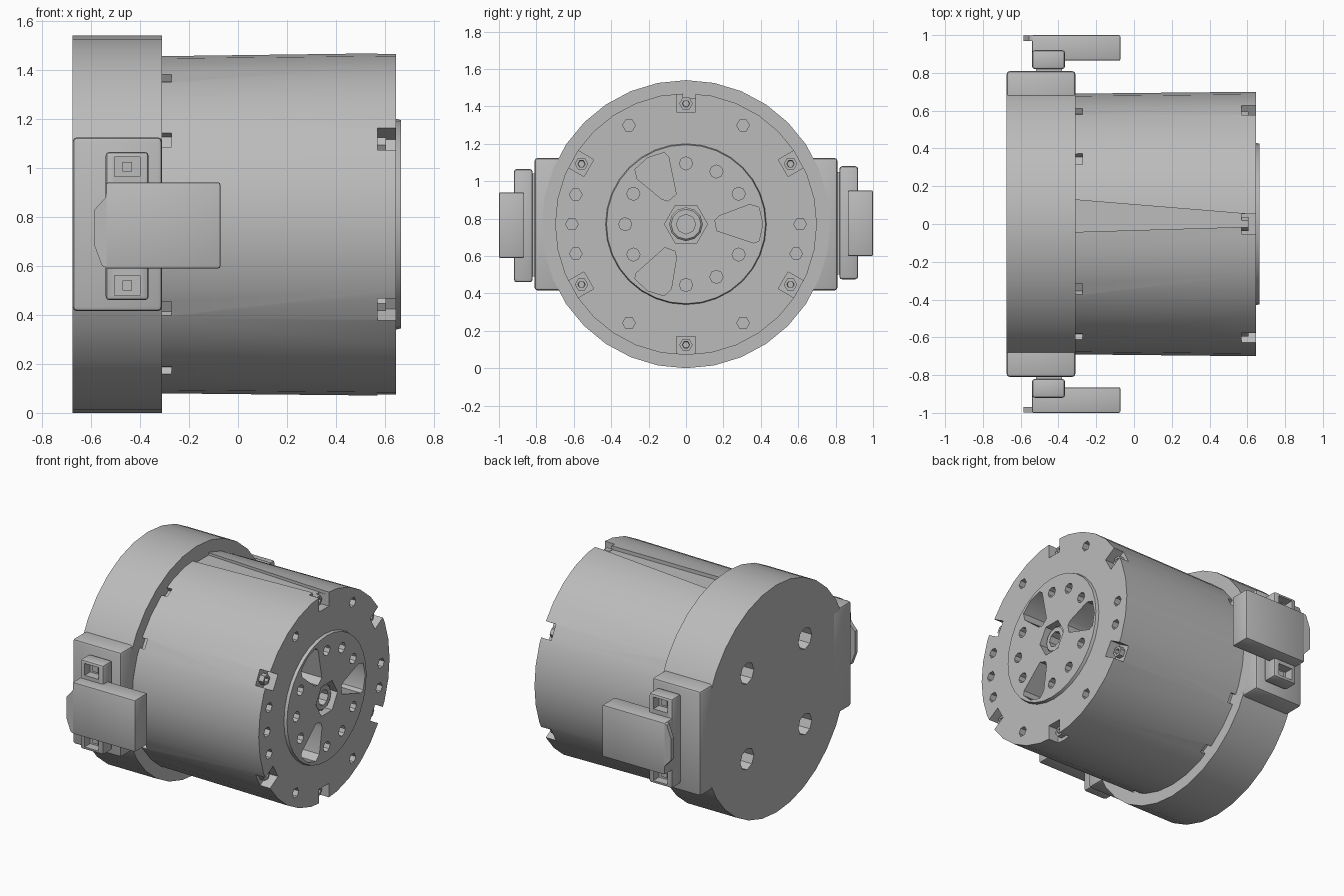
import bpy, bmesh
from math import sin, cos, pi, radians
from mathutils import Matrix, Vector

cube = bpy.data.objects.get("Cube")
if cube:
    bpy.data.objects.remove(cube)

CZ = 0.77  # height of the motor axis, which runs along x

metal = bpy.data.materials.new("grey metal")
metal.use_nodes = True
grey = (0.5, 0.5, 0.5, 1)
metal.diffuse_color = grey
metal.node_tree.nodes["Principled BSDF"].inputs["Base Color"].default_value = grey


def polar(deg, r):
    return r * cos(radians(deg)), r * sin(radians(deg))


def ring(r, n, centre=(0, 0), turn=0):
    return [(centre[0] + r * cos(2 * pi * i / n + turn),
             centre[1] + r * sin(2 * pi * i / n + turn)) for i in range(n)]


def loft(bm, sections):
    """Closed solid through (x, [(y, z)...]) sections, z measured from the axis."""
    loops = [[bm.verts.new((x, y, z + CZ)) for y, z in pts] for x, pts in sections]
    n = len(loops[0])
    for a, b in zip(loops, loops[1:]):
        for i in range(n):
            j = (i + 1) % n
            bm.faces.new((a[i], a[j], b[j], b[i]))
    bm.faces.new(loops[0][::-1])
    bm.faces.new(loops[-1])


def box(bm, x, y, z, turn=0):
    """Box from ranges, turned about the motor axis."""
    size = Vector((x[1] - x[0], y[1] - y[0], z[1] - z[0], 1))
    mid = Vector(((x[0] + x[1]) / 2, (y[0] + y[1]) / 2, (z[0] + z[1]) / 2))
    m = (Matrix.Translation((0, 0, CZ)) @ Matrix.Rotation(radians(turn), 4, 'X')
         @ Matrix.Translation(mid) @ Matrix.Diagonal(size))
    bmesh.ops.create_cube(bm, size=1, matrix=m)


def finish(bm, name):
    bmesh.ops.recalc_face_normals(bm, faces=bm.faces)
    mesh = bpy.data.meshes.new(name)
    bm.to_mesh(mesh)
    bm.free()
    ob = bpy.data.objects.new(name, mesh)
    bpy.context.collection.objects.link(ob)
    mesh.materials.append(metal)
    return ob


def select(ob):
    bpy.ops.object.select_all(action='DESELECT')
    ob.select_set(True)
    bpy.context.view_layer.objects.active = ob


def smooth(ob):
    select(ob)
    bpy.ops.object.shade_smooth_by_angle(angle=radians(30))


def cut(ob, bm):
    cutter = finish(bm, "cutter")
    cutter.hide_render = True
    mod = ob.modifiers.new("cut", 'BOOLEAN')
    mod.operation, mod.solver, mod.object = 'DIFFERENCE', 'EXACT', cutter
    select(ob)
    bpy.ops.object.modifier_apply(modifier=mod.name)
    bpy.data.objects.remove(cutter)


def bevel(ob, width):
    mod = ob.modifiers.new("bevel", 'BEVEL')
    mod.width, mod.segments, mod.limit_method = width, 2, 'ANGLE'
    select(ob)
    bpy.ops.object.modifier_apply(modifier=mod.name)


# Motor body with raised output disc
bm = bmesh.new()
profile = [(-0.33, 0.69), (0.645, 0.70), (0.645, 0.43), (0.665, 0.425)]
loft(bm, [(x, ring(r, 32)) for x, r in profile])
body = finish(bm, "motor_body")

bm = bmesh.new()
# Bolt circle on the output disc
for a in (30, 60, 90, 150, 180, 210, 270, 300, 330):
    loft(bm, [(x, ring(0.035, 8, polar(a, 0.325))) for x in (0.55, 0.7)])
# Three rounded pockets
pocket = [(0.155, 0.02), (0.165, -0.035), (0.36, -0.1), (0.39, -0.09), (0.41, 0),
          (0.39, 0.09), (0.34, 0.105), (0.18, 0.045)]
for a in (0, 120, 240):
    c, s = cos(radians(a)), sin(radians(a))
    pts = [(y * c - z * s, y * s + z * c) for y, z in pocket]
    loft(bm, [(x, pts) for x in (0.48, 0.7)])
# Hub recess
loft(bm, [(x, ring(0.115, 6)) for x in (0.56, 0.7)])
# Outer screw holes
for a in (0, 60, 120, 180, 240, 300, 165, 195, 345):
    loft(bm, [(x, ring(0.034, 6, polar(a, 0.61))) for x in (0.57, 0.7)])
# Rim notches, open to the outside
for a in range(0, 360, 60):
    box(bm, (0.57, 0.7), (-0.052, 0.052), (0.6, 0.8), a)
# Small notches next to the rear housing
for a in (30, 60, 120, 150, 210, 240, 300, 330):
    box(bm, (-0.4, -0.272), (-0.032, 0.032), (0.655, 0.8), a)
cut(body, bm)

# Tapered cable groove on top
bm = bmesh.new()
loft(bm, [(-0.4, [(-0.045, 0.66), (0.135, 0.66), (0.135, 0.8), (-0.045, 0.8)]),
          (0.7, [(-0.012, 0.675), (0.045, 0.675), (0.045, 0.8), (-0.012, 0.8)])])
cut(body, bm)
smooth(body)

# Hub bush inside the recess
bm = bmesh.new()
loft(bm, [(x, ring(r, 12)) for x, r in ((0.55, 0.09), (0.63, 0.09), (0.64, 0.08))])
hub = finish(bm, "hub_bush")
bm = bmesh.new()
loft(bm, [(x, ring(0.052, 8)) for x in (0.57, 0.7)])
cut(hub, bm)
smooth(hub)

# Screws standing in the rim notches
bm = bmesh.new()
for a in range(30, 390, 60):
    loft(bm, [(x, ring(r, 6, polar(a, 0.645)))
              for x, r in ((0.56, 0.036), (0.605, 0.036), (0.605, 0.02), (0.58, 0.018))])
finish(bm, "rim_screws")

# Rear housing with four mounting holes
bm = bmesh.new()
loft(bm, [(x, ring(0.77, 32, turn=pi / 32 * 2)) for x in (-0.675, -0.31)])
housing = finish(bm, "rear_housing")
bm = bmesh.new()
for y in (-0.31, 0.31):
    for z in (-0.29, 0.29):
        loft(bm, [(x, ring(0.072, 8, (y, z))) for x in (-0.7, -0.56)])
cut(housing, bm)
smooth(housing)

# Side parts: the second set is the first turned half a circle about the axis
for name, turn in (("right", 0), ("left", 180)):
    bm = bmesh.new()
    box(bm, (-0.675, -0.31), (-0.81, -0.6), (-0.355, 0.355), turn)
    flange = finish(bm, name + "_flange")
    bevel(flange, 0.018)
    smooth(flange)

    bm = bmesh.new()
    box(bm, (-0.52, -0.38), (-0.84, -0.79), (-0.28, 0.27), turn)
    finish(bm, name + "_bracket_base")

    # Connector bracket with a screw hole at each end
    bm = bmesh.new()
    box(bm, (-0.54, -0.365), (-0.92, -0.82), (-0.31, 0.295), turn)
    bracket = finish(bm, name + "_bracket")
    bevel(bracket, 0.015)
    bm = bmesh.new()
    for z in (-0.25, 0.235):
        box(bm, (-0.505, -0.4), (-0.95, -0.86), (z - 0.04, z + 0.04), turn)
    cut(bracket, bm)
    smooth(bracket)
    bm = bmesh.new()
    for z in (-0.25, 0.235):
        box(bm, (-0.472, -0.432), (-0.88, -0.85), (z - 0.02, z + 0.02), turn)
    finish(bm, name + "_bracket_screws")

    # Plug body and its thin tapered outer lip
    bm = bmesh.new()
    box(bm, (-0.54, -0.072), (-1.0, -0.865), (-0.18, 0.17), turn)
    plug = finish(bm, name + "_plug")
    bevel(plug, 0.008)
    smooth(plug)

    s = 1 if turn == 0 else -1
    outline = [(-0.53, -0.18), (-0.555, -0.17), (-0.585, -0.09), (-0.585, 0.06),
               (-0.54, 0.11), (-0.53, 0.17)]
    bm = bmesh.new()
    loops = [[bm.verts.new((x, s * y, CZ + s * z)) for x, z in outline]
             for y in (-0.998, -0.97)]
    bm.faces.new(loops[0])
    bm.faces.new(loops[1][::-1])
    for i in range(len(outline)):
        bm.faces.new((loops[0][i - 1], loops[0][i], loops[1][i], loops[1][i - 1]))
    finish(bm, name + "_plug_lip")
